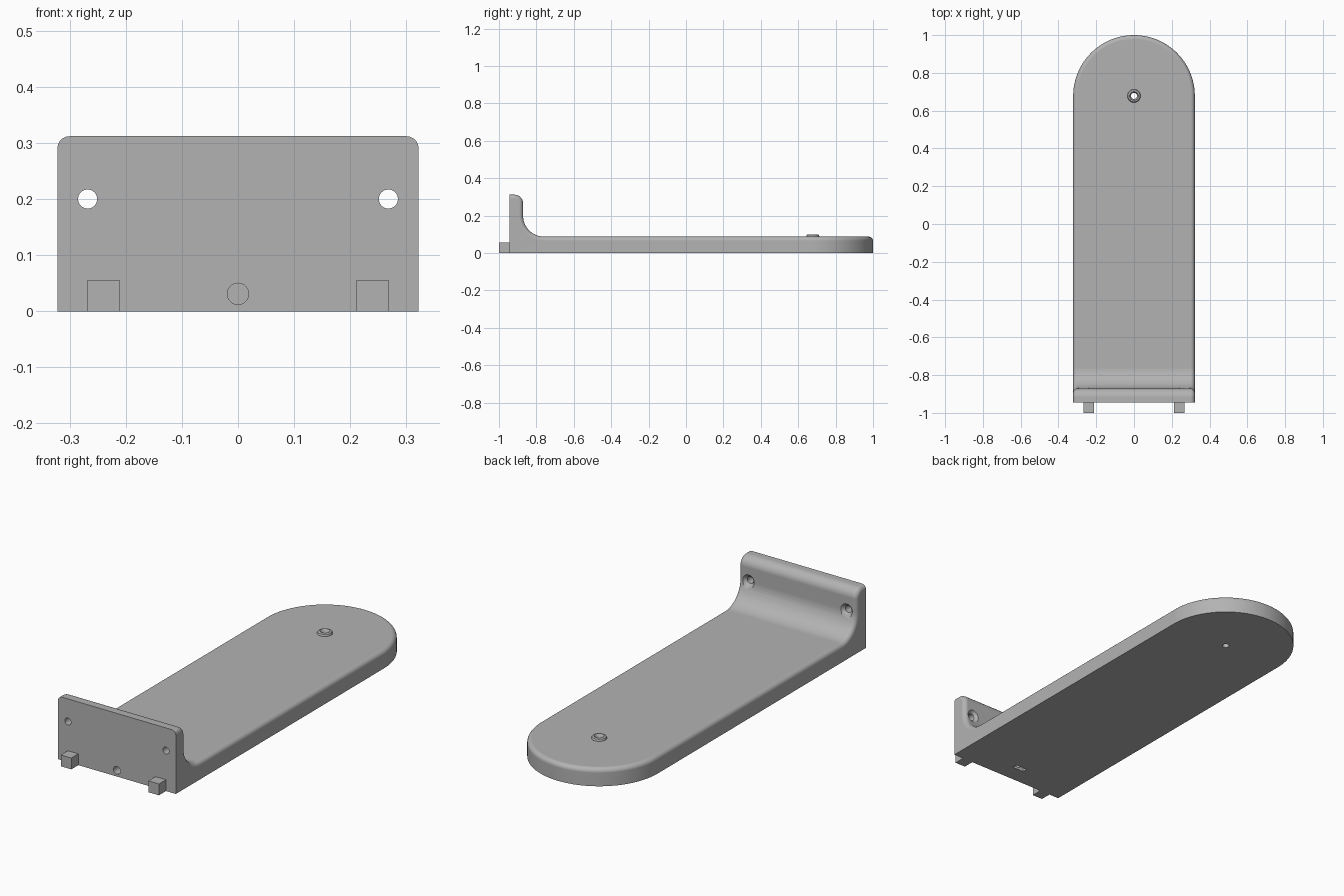
import bpy, bmesh, math
from mathutils import Matrix

W = 0.322            # half width
T = 0.088            # shelf thickness
FRONT, BACK = -0.945, -0.871   # upright plate faces
CAP_Y = 1.0 - W      # centre of the rounded end
PLATE_H = 0.312

old = bpy.data.objects.get("Cube")
if old:
    bpy.data.objects.remove(old, do_unlink=True)

grey = bpy.data.materials.new("plain grey")
grey.use_nodes = True
colour = (0.45, 0.45, 0.45, 1)
grey.diffuse_color = colour
grey.node_tree.nodes["Principled BSDF"].inputs["Base Color"].default_value = colour


def finish(name, bm):
    bmesh.ops.recalc_face_normals(bm, faces=bm.faces)
    mesh = bpy.data.meshes.new(name)
    bm.to_mesh(mesh)
    bm.free()
    mesh.materials.append(grey)
    obj = bpy.data.objects.new(name, mesh)
    bpy.context.collection.objects.link(obj)
    return obj


def arc(cy, cz, r, a0, a1, n):
    angles = [math.radians(a0 + (a1 - a0) * i / n) for i in range(n + 1)]
    return [(cy + r * math.cos(a), cz + r * math.sin(a)) for a in angles]


def box(name, x0, x1, y0, y1, z0, z1):
    bm = bmesh.new()
    bmesh.ops.create_cube(bm, size=1)
    for v in bm.verts:
        v.co = ((x0 + x1) / 2 + v.co.x * (x1 - x0),
                (y0 + y1) / 2 + v.co.y * (y1 - y0),
                (z0 + z1) / 2 + v.co.z * (z1 - z0))
    return finish(name, bm)


def cone(name, centre, r1, r2, depth, along_y=False):
    bm = bmesh.new()
    bmesh.ops.create_cone(bm, cap_ends=True, segments=40,
                          radius1=r1, radius2=r2, depth=depth)
    turn = Matrix.Rotation(math.radians(-90), 4, 'X') if along_y else Matrix()
    bm.transform(Matrix.Translation(centre) @ turn)
    return finish(name, bm)


def smooth(obj):
    bpy.ops.object.select_all(action='DESELECT')
    obj.select_set(True)
    bpy.context.view_layer.objects.active = obj
    bpy.ops.object.shade_smooth_by_angle(angle=math.radians(32))
    mod = obj.modifiers.new("even shading", 'WEIGHTED_NORMAL')
    mod.keep_sharp = True


# Bracket body: side outline swept across the width, plus a half-round end
R_TOP, R_FILLET = 0.046, 0.112
top_line = [(FRONT, PLATE_H)]
top_line += arc(BACK - R_TOP, PLATE_H - R_TOP, R_TOP, 90, 0, 10)
top_line += arc(BACK + R_FILLET, T + R_FILLET, R_FILLET, 180, 270, 14)
top_line += [(CAP_Y, T)]
outline = top_line + [(CAP_Y, 0), (FRONT, 0)]

bm = bmesh.new()
sides = [[bm.verts.new((x, y, z)) for y, z in outline] for x in (W, -W)]
left, right = sides
n = len(outline)
cap_n = 48
cap = []
for i in range(1, cap_n):
    a = math.pi * i / cap_n
    x, y = W * math.cos(a), CAP_Y + W * math.sin(a)
    cap.append((bm.verts.new((x, y, T)), bm.verts.new((x, y, 0))))
cap = [(left[n - 3], left[n - 2])] + cap + [(right[n - 3], right[n - 2])]

walls = [bm.faces.new(left), bm.faces.new(right)]
walls += [bm.faces.new((a[0], b[0], b[1], a[1])) for a, b in zip(cap, cap[1:])]
tops = [bm.faces.new((left[i], left[i + 1], right[i + 1], right[i]))
        for i in range(n - 4)]
# the flat run of the shelf and the half-round end share one face
tops.append(bm.faces.new([right[n - 4], left[n - 4]] + [c[0] for c in cap]))
bm.faces.new([right[n - 1], left[n - 1]] + [c[1] for c in cap])
bm.faces.new((left[n - 1], left[0], right[0], right[n - 1]))
bmesh.ops.recalc_face_normals(bm, faces=bm.faces)

# Soft rounding of the whole upper rim
wall_set, top_set = set(walls), set(tops)
rim = [e for e in bm.edges
       if any(f in wall_set for f in e.link_faces)
       and any(f in top_set for f in e.link_faces)]
bmesh.ops.bevel(bm, geom=rim, offset=0.022, offset_type='OFFSET',
                segments=5, profile=0.5, affect='EDGES')
body = finish("bracket_body", bm)

# Screw holes, countersinks, front bolt hole and the nut slot below it
HOLE = 0.017
cutters = [cone("end_hole_cutter", (0, CAP_Y, 0.05), 0.016, 0.016, 0.3),
           cone("bolt_hole_cutter", (0, -0.87, 0.031), 0.019, 0.019, 0.2, True),
           box("nut_slot_cutter", -0.031, 0.031, -0.858, -0.832, -0.05, 0.06)]
for s in (-1, 1):
    x = 0.268 * s
    cutters.append(cone("screw_hole_cutter", (x, -0.9, 0.2), HOLE, HOLE, 0.3, True))
    cutters.append(cone("countersink_cutter", (x, BACK, 0.2), 0.014, 0.048, 0.034, True))

for cutter in cutters:
    mod = body.modifiers.new("cut", 'BOOLEAN')
    mod.operation = 'DIFFERENCE'
    mod.solver = 'EXACT'
    mod.object = cutter
    bpy.context.view_layer.objects.active = body
    bpy.ops.object.modifier_apply(modifier=mod.name)
    bpy.data.objects.remove(cutter, do_unlink=True)
smooth(body)

# Raised collar around the hole at the rounded end
ring = [(0.016, T - 0.006), (0.035, T - 0.006), (0.035, T + 0.002),
        (0.032, T + 0.009), (0.027, T + 0.012), (0.023, T + 0.012), (0.016, T)]
bm = bmesh.new()
steps = 40
loops = [[bm.verts.new((r * math.cos(a), CAP_Y + r * math.sin(a), z)) for r, z in ring]
         for a in (2 * math.pi * i / steps for i in range(steps))]
for i in range(steps):
    a, b = loops[i], loops[(i + 1) % steps]
    for j in range(len(ring)):
        k = (j + 1) % len(ring)
        bm.faces.new((a[j], b[j], b[k], a[k]))
smooth(finish("hole_collar", bm))

# Square locating pegs on the front face
for side, s in (("left", 1), ("right", -1)):
    xs = sorted((0.211 * s, 0.268 * s))
    box(side + "_peg", xs[0], xs[1], -1.0, FRONT, 0, 0.056)
